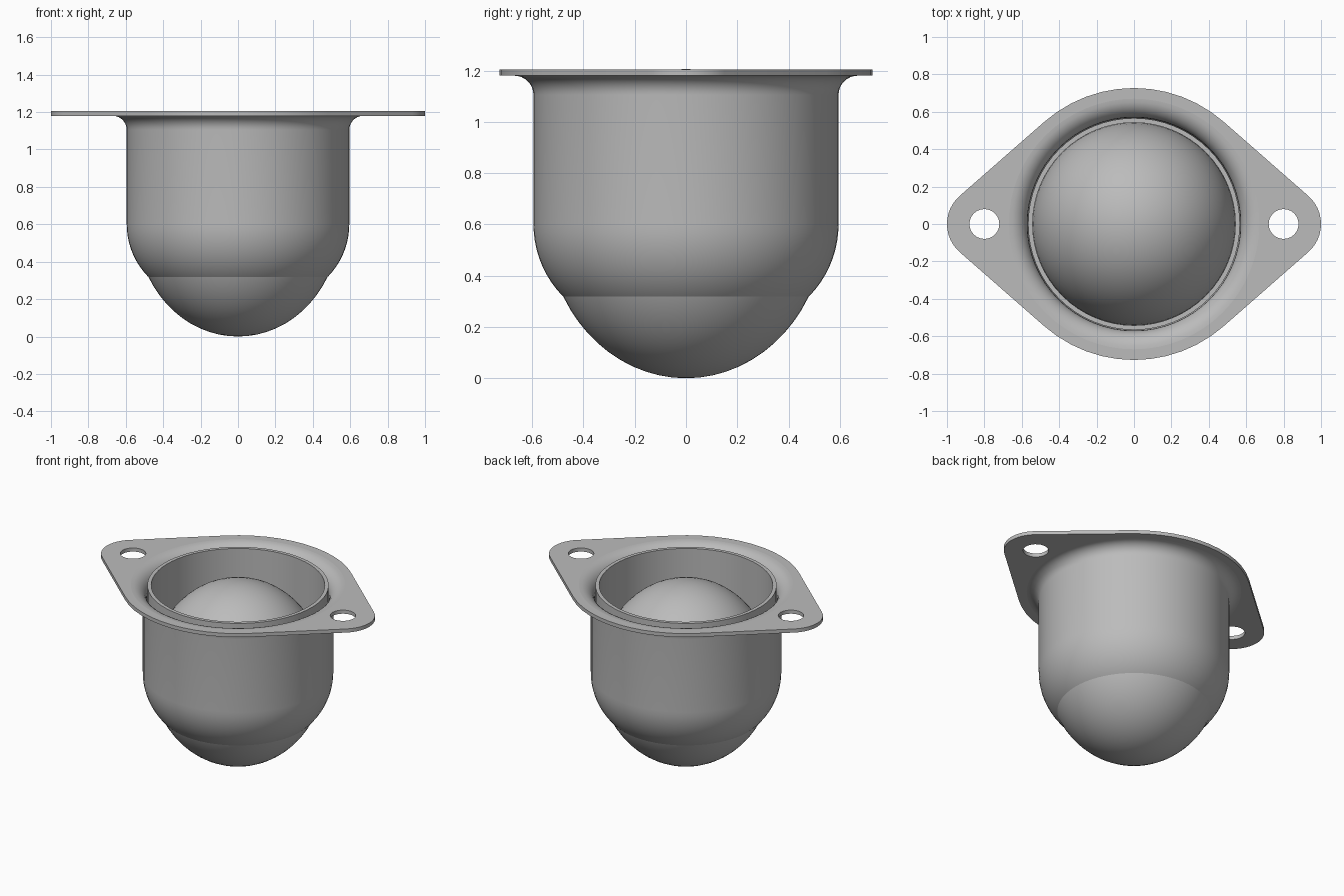
import bpy, bmesh, math
from mathutils import Vector

if "Cube" in bpy.data.objects:
    bpy.data.objects.remove(bpy.data.objects["Cube"])

steel = bpy.data.materials.new("grey steel")
steel.diffuse_color = (0.5, 0.5, 0.5, 1)
steel.use_nodes = True
steel.node_tree.nodes["Principled BSDF"].inputs["Base Color"].default_value = steel.diffuse_color


def finish(name, bm, angle=35):
    bmesh.ops.recalc_face_normals(bm, faces=bm.faces[:])
    me = bpy.data.meshes.new(name)
    bm.to_mesh(me)
    bm.free()
    me.materials.append(steel)
    ob = bpy.data.objects.new(name, me)
    bpy.context.collection.objects.link(ob)
    bpy.ops.object.select_all(action='DESELECT')
    ob.select_set(True)
    bpy.context.view_layer.objects.active = ob
    bpy.ops.object.shade_smooth_by_angle(angle=math.radians(angle))
    return ob


def arc(cx, cy, r, a0, a1, n):
    """Points of an arc, angles in degrees."""
    angles = [math.radians(a0 + (a1 - a0) * i / n) for i in range(n + 1)]
    return [(cx + r * math.cos(a), cy + r * math.sin(a)) for a in angles]


def lathe(name, profile, steps=64):
    """Spin a closed (radius, height) profile around z."""
    bm = bmesh.new()
    vs = [bm.verts.new((r, 0, z)) for r, z in profile]
    es = [bm.edges.new((a, b)) for a, b in zip(vs, vs[1:] + vs[:1])]
    bmesh.ops.spin(bm, geom=vs + es, cent=(0, 0, 0), axis=(0, 0, 1),
                   angle=math.tau, steps=steps)
    bmesh.ops.remove_doubles(bm, verts=bm.verts[:], dist=1e-4)
    return finish(name, bm)


# Cup: rounded bottom lip, straight wall, flared top
BOTTOM, TOP, FLARE = 0.30, 1.205, 0.67
outer_end = -math.degrees(math.asin(0.3 / 0.4))
inner_end = -math.degrees(math.asin(0.3 / 0.375))
outer = arc(0.195, 0.6, 0.40, outer_end, 0, 10) + arc(FLARE, 1.105, 0.075, 180, 90, 8)
inner = arc(FLARE, 1.105, 0.10, 90, 180, 8) + arc(0.195, 0.6, 0.375, 0, inner_end, 10)
lathe("cup_shell", outer + inner)

# Liner ring inside the cup
lathe("liner_ring", [(0.542, 0.6), (0.566, 0.6), (0.566, 1.2), (0.542, 1.2)])

# Ball, slightly tall
bm = bmesh.new()
bmesh.ops.create_uvsphere(bm, u_segments=64, v_segments=32, radius=1)
for v in bm.verts:
    v.co = Vector((v.co.x * 0.543, v.co.y * 0.543, v.co.z * 0.603 + 0.603))
finish("ball", bm)

# Flange plate: wide middle, two rounded ears, round openings
R, EAR, EAR_X = 0.727, 0.2, 0.8
tilt = math.degrees(math.acos((R - EAR) / EAR_X))
outline = (arc(EAR_X, 0, EAR, -tilt, tilt, 12) + arc(0, 0, R, tilt, 180 - tilt, 12)
           + arc(-EAR_X, 0, EAR, 180 - tilt, 180 + tilt, 12)
           + arc(0, 0, R, 180 + tilt, 360 - tilt, 12))
loops = [outline, arc(0, 0, FLARE, 0, 360, 64)[:-1]]
loops += [arc(s * EAR_X, 0, 0.08, 0, 360, 24)[:-1] for s in (-1, 1)]
bm = bmesh.new()
edges = []
for pts in loops:
    vs = [bm.verts.new((x, y, 1.18)) for x, y in pts]
    edges += [bm.edges.new((a, b)) for a, b in zip(vs, vs[1:] + vs[:1])]
bmesh.ops.triangle_fill(bm, use_beauty=True, edges=edges, normal=(0, 0, 1))
ext = bmesh.ops.extrude_face_region(bm, geom=bm.faces[:], use_keep_orig=True)
top = [g for g in ext["geom"] if isinstance(g, bmesh.types.BMVert)]
bmesh.ops.translate(bm, verts=top, vec=(0, 0, TOP - 1.18))
finish("flange_plate", bm)
